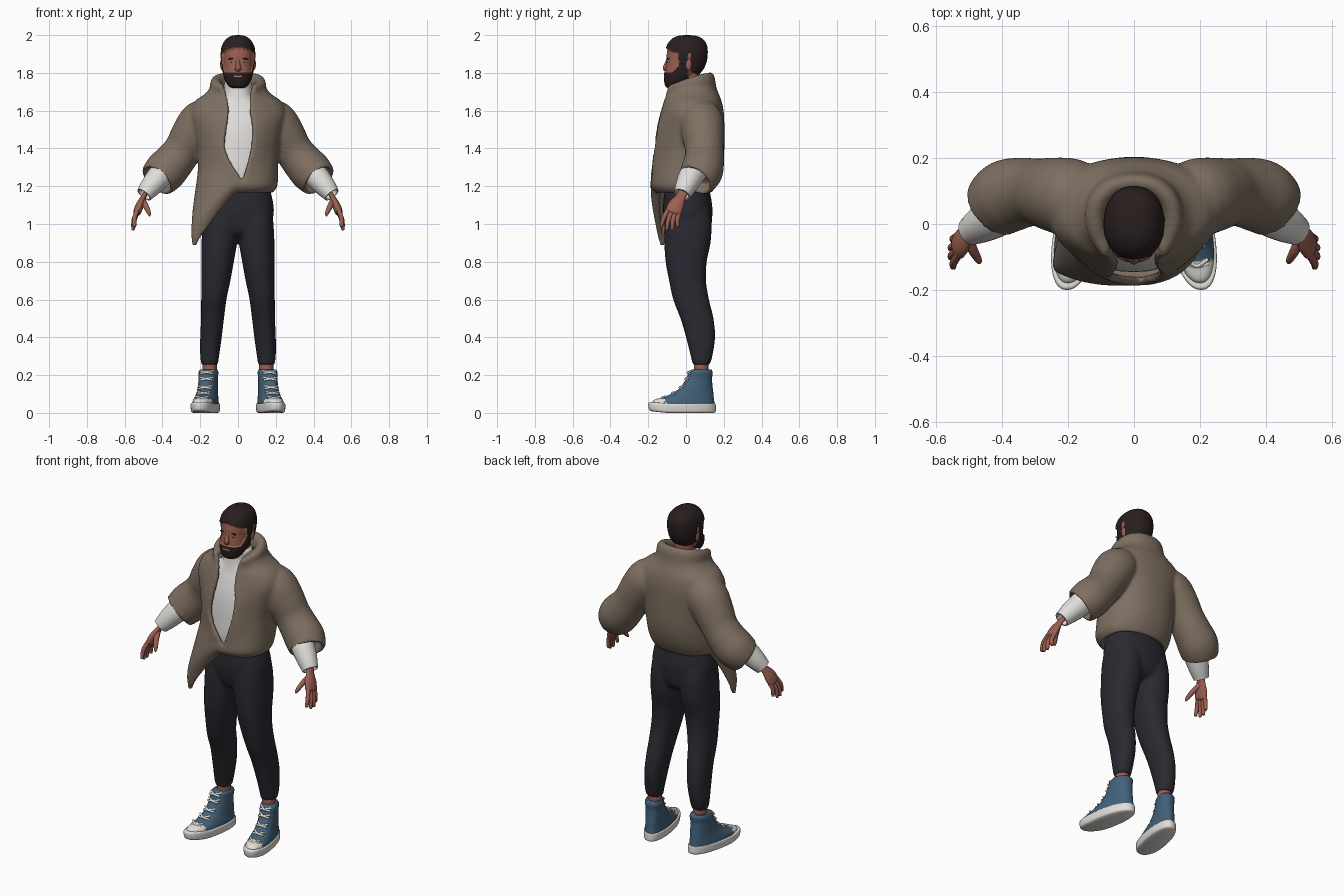
import bpy, bmesh, math
from mathutils import Vector, Matrix

if "Cube" in bpy.data.objects:
    bpy.data.objects.remove(bpy.data.objects["Cube"])

POWER = 0.9  # below one squares off every oval section


def material(name, *rgb):
    m = bpy.data.materials.new(name)
    m.use_nodes = True
    m.diffuse_color = (*rgb, 1)
    bsdf = next(n for n in m.node_tree.nodes if n.type == "BSDF_PRINCIPLED")
    bsdf.inputs["Base Color"].default_value = (*rgb, 1)
    bsdf.inputs["Roughness"].default_value = 0.8
    return m


SKIN = material("brown skin", 0.33, 0.115, 0.082)
LIPS = material("lips", 0.38, 0.17, 0.14)
HAIR = material("dark hair", 0.022, 0.013, 0.013)
JACKET = material("taupe jacket", 0.21, 0.16, 0.12)
SHIRT = material("white shirt", 0.75, 0.73, 0.7)
TROUSERS = material("navy trousers", 0.022, 0.022, 0.03)
DENIM = material("blue canvas", 0.055, 0.12, 0.19)
RUBBER = material("white rubber", 0.75, 0.73, 0.69)


def spline(keys, steps):
    """Smooth rows of numbers through the given keys."""
    out = []
    for i in range(len(keys) - 1):
        around = [keys[max(i - 1, 0)], keys[i], keys[i + 1], keys[min(i + 2, len(keys) - 1)]]
        for s in range(steps):
            t = s / steps
            out.append([b + (c - a) * t / 2 + (a - 2.5 * b + 2 * c - d / 2) * t * t
                        + (1.5 * (b - c) + (d - a) / 2) * t ** 3 for a, b, c, d in zip(*around)])
    return out + [list(keys[-1])]


def finish(name, bm, mats, rule=None, mirror=False):
    bmesh.ops.recalc_face_normals(bm, faces=bm.faces)
    for f in bm.faces:
        f.smooth = True
        if rule:
            f.material_index = rule(f.calc_center_median())
    me = bpy.data.meshes.new(name)
    bm.to_mesh(me)
    bm.free()
    for m in mats:
        me.materials.append(m)
    me.set_sharp_from_angle(angle=math.radians(55))
    ob = bpy.data.objects.new(name, me)
    bpy.context.collection.objects.link(ob)
    if mirror:
        ob.modifiers.new("mirror", "MIRROR").use_mirror_merge = False
    return ob


def skin(name, grid, mats, rule=None, mirror=False, closed=True):
    """Cover a grid of points with faces; closed grids wrap round and get caps."""
    bm = bmesh.new()
    rows = [[bm.verts.new(p) for p in row] for row in grid]
    n = len(rows[0])
    for a, b in zip(rows, rows[1:]):
        for j in range(n if closed else n - 1):
            k = (j + 1) % n
            bm.faces.new((a[j], a[k], b[k], b[j]))
    if closed:
        bm.faces.new(rows[0])
        bm.faces.new(rows[-1])
    return finish(name, bm, mats, rule, mirror)


def oval(z, cx, rx, front, back, angle):
    """Point on a level section; angle zero is the front, positive to the left."""
    s, c = math.sin(angle), math.cos(angle)
    bend = lambda v: math.copysign(abs(v) ** POWER, v)
    return Vector((cx + rx * bend(s), (front + back) / 2 - (back - front) / 2 * bend(c), z))


def loft(name, keys, mats, n=32, steps=5, rule=None, mirror=False, shear=0, toe_lift=0):
    grid = [[oval(*k, math.tau * j / n) for j in range(n)] for k in spline(keys, steps)]
    for row in grid:
        for p in row:
            p.x -= shear * (p.y - 0.08)
            p.z += toe_lift * max(0, -0.1 - p.y)
    return skin(name, grid, mats, rule, mirror)


def tube(name, keys, mat, n=20, steps=5, flat=1, mirror=True, hollow=False):
    """Round tube through (x, y, z, radius) keys, optionally with a recessed mouth."""
    path = spline(keys, steps)
    pts = [Vector(p[:3]) for p in path]
    grid = []
    for i, p in enumerate(pts):
        d = (pts[min(i + 1, len(pts) - 1)] - pts[max(i - 1, 0)]).normalized()
        a = d.cross(Vector((0, 1, 0))).normalized()
        b = a.cross(d)
        angles = [math.tau * j / n for j in range(n)]
        grid.append([p + path[i][3] * (a * math.cos(t) * flat + b * math.sin(t)) for t in angles])
    if hollow:
        rim = grid[-1]
        for scale, depth in ((0.82, 0), (0.76, 0.06)):
            grid.append([pts[-1] + (v - pts[-1]) * scale - d * depth for v in rim])
    return skin(name, grid, [mat], mirror=mirror)


def ball(name, at, size, mat, tilt=0):
    bm = bmesh.new()
    bmesh.ops.create_uvsphere(bm, u_segments=20, v_segments=12, radius=1)
    bm.transform(Matrix.Translation(at) @ Matrix.Rotation(tilt, 4, "Y") @ Matrix.Diagonal((*size, 1)))
    return finish(name, bm, [mat], mirror=True)


def fuse(main, other):
    """Merge two parts into one soft garment without a seam."""
    whole = bmesh.new()
    bpy.context.view_layer.update()
    deps = bpy.context.evaluated_depsgraph_get()
    for part in (main, other):
        whole.from_mesh(bpy.data.meshes.new_from_object(part.evaluated_get(deps)))
    main.modifiers.clear()
    whole.to_mesh(main.data)
    whole.free()
    bpy.data.objects.remove(other)
    remesh = main.modifiers.new("fuse", "REMESH")
    remesh.mode, remesh.voxel_size, remesh.use_smooth_shade = "VOXEL", 0.008, True
    soften = main.modifiers.new("soften", "SMOOTH")
    soften.factor, soften.iterations = 0.5, 10


# Head: hair and beard are regions of the head, raised above the skin
def head_colour(c):
    nape = 1.8 + max(0, 0.06 - c.y) * 0.4
    if c.z > 1.93 - 4 * c.x ** 2 or (c.y > 0.022 and c.z > nape) or (-0.035 < c.y < 0.008 and c.z > 1.8):
        return 1
    if abs(c.x) < 0.019 and 1.777 < c.z < 1.788 and c.y < -0.08:
        return 2
    return int(c.y < 0.008 and c.z < 1.802 + max(0, c.y + 0.07) * 1.1)


head = loft("head", [
    (1.725, 0, 0.026, -0.095, -0.04), (1.735, 0, 0.045, -0.105, -0.015), (1.76, 0, 0.062, -0.11, 0.015),
    (1.79, 0, 0.072, -0.111, 0.05), (1.82, 0, 0.077, -0.108, 0.08), (1.86, 0, 0.079, -0.104, 0.098),
    (1.9, 0, 0.081, -0.102, 0.104), (1.94, 0, 0.075, -0.092, 0.101), (1.97, 0, 0.056, -0.07, 0.083),
    (1.985, 0, 0.032, -0.04, 0.052), (1.989, 0, 0.004, 0, 0.01)],
    [SKIN, HAIR, LIPS], n=96, steps=8, rule=head_colour)
lift = {}
for poly in head.data.polygons:
    if poly.material_index == 1:
        for v in poly.vertices:
            lift[v] = 0.011 if poly.center.z > 1.85 or poly.center.y > 0.01 else 0.006
normals = [v.normal.copy() for v in head.data.vertices]
for v, amount in lift.items():
    head.data.vertices[v].co += normals[v] * amount

tube("nose", [(0, -0.094, 1.878, 0.008), (0, -0.102, 1.85, 0.011), (0, -0.109, 1.826, 0.014),
              (0, -0.104, 1.81, 0.009)], SKIN, mirror=False)
ball("nostrils", (0.011, -0.104, 1.819), (0.009, 0.01, 0.007), SKIN)
ball("ears", (0.083, 0.014, 1.845), (0.012, 0.017, 0.032), SKIN)
ball("eyes", (0.033, -0.09, 1.857), (0.012, 0.007, 0.005), SHIRT)
ball("irises", (0.033, -0.0945, 1.857), (0.005, 0.004, 0.005), HAIR)
ball("eyebrows", (0.034, -0.094, 1.876), (0.02, 0.007, 0.004), HAIR, tilt=0.1)
tube("neck", [(0, 0.02, 1.66, 0.058), (0, 0.018, 1.72, 0.058), (0, 0.015, 1.81, 0.058)], SKIN, mirror=False)

# Shirt with high neck
loft("shirt", [
    (1.19, 0, 0.16, -0.12, 0.12), (1.25, 0, 0.175, -0.145, 0.14), (1.4, 0, 0.18, -0.14, 0.165),
    (1.5, 0, 0.19, -0.127, 0.17), (1.58, 0, 0.19, -0.105, 0.17), (1.63, 0, 0.15, -0.088, 0.14),
    (1.67, 0, 0.086, -0.078, 0.09), (1.71, 0, 0.074, -0.072, 0.08), (1.745, 0, 0.073, -0.072, 0.078),
    (1.755, 0, 0.064, -0.06, 0.072)], [SHIRT])

# Jacket body: section, then the two edges of the front opening
jacket_keys = [
    (1.17, 0.168, -0.14, 0.122, 0.025, 0.03), (1.2, 0.194, -0.172, 0.142, 0.025, 0.03),
    (1.25, 0.199, -0.172, 0.165, 0.01, 0.03), (1.32, 0.2, -0.163, 0.183, -0.035, 0.05),
    (1.4, 0.205, -0.152, 0.19, -0.07, 0.07), (1.5, 0.225, -0.137, 0.19, -0.062, 0.078),
    (1.58, 0.245, -0.115, 0.188, -0.05, 0.065), (1.64, 0.22, -0.099, 0.178, -0.052, 0.062),
    (1.68, 0.165, -0.092, 0.163, -0.062, 0.066), (1.72, 0.138, -0.095, 0.148, -0.07, 0.072),
    (1.77, 0.134, -0.1, 0.14, -0.08, 0.08), (1.79, 0.122, -0.095, 0.13, -0.08, 0.08),
    (1.775, 0.105, -0.085, 0.112, -0.078, 0.078), (1.72, 0.098, -0.08, 0.1, -0.076, 0.076)]
grid = []
for z, rx, front, back, right_edge, left_edge in spline(jacket_keys, 4):
    edge = lambda x: math.copysign(math.asin((abs(x) / rx) ** (1 / POWER)), x)
    start, end = edge(left_edge), edge(right_edge) + math.tau
    row = []
    for j in range(81):
        a = start + (end - start) * j / 80
        p = oval(z, 0, rx, front, back, a)
        # Lapels roll forward, collar slopes down, the right hem hangs in a point
        p.y -= 0.014 * max(0, 1 - min(j, 80 - j) / 7) * min(1, max(0, (z - 1.25) * 8))
        p.z -= 0.08 * max(0, (z - 1.7) / 0.09) * (0.5 + 0.5 * math.cos(a)) ** 1.5
        turn = math.degrees(math.tau - a)
        w = max(0, min((turn - 5) / 53, (100 - turn) / 42)) * min(1, max(0, (1.28 - z) / 0.11))
        row.append(p + Vector((-0.09, -0.04, -0.3)) * w)
    grid.append(row)
jacket = skin("jacket", grid, [JACKET], closed=False)
solid = jacket.modifiers.new("thickness", "SOLIDIFY")
solid.thickness, solid.offset = 0.026, 0
sleeves = tube("sleeves", [
    (0.12, 0.065, 1.56, 0.1), (0.19, 0.08, 1.54, 0.118), (0.245, 0.09, 1.468, 0.112),
    (0.29, 0.097, 1.395, 0.102), (0.335, 0.095, 1.335, 0.106), (0.386, 0.083, 1.278, 0.112),
    (0.428, 0.05, 1.232, 0.1)], JACKET, n=32, hollow=True)
fuse(jacket, sleeves)

# Forearms and hands
tube("shirt_sleeves", [(0.36, 0.07, 1.31, 0.066), (0.41, 0.03, 1.258, 0.066), (0.46, 0, 1.2, 0.057),
                       (0.497, -0.022, 1.155, 0.044)], SHIRT, hollow=True)
tube("palms", [(0.48, -0.01, 1.175, 0.027), (0.502, -0.03, 1.14, 0.028), (0.52, -0.052, 1.1, 0.042),
               (0.533, -0.067, 1.065, 0.042), (0.537, -0.071, 1.055, 0.03)], SKIN, flat=0.5)
for i, finger in enumerate(("index", "middle", "ring", "little")):
    s = i - 1.5
    drop = 0.008 * s * s
    base = Vector((0.53, -0.062 + 0.019 * s, 1.075 - 0.005 * s))
    tip = Vector((0.557 - drop / 2, -0.088 + 0.029 * s, 0.965 + drop))
    mid = (base + tip) / 2 + Vector((0.008, -0.006, 0))
    near_tip = tip.lerp(mid, 0.12)
    tube(finger + "_fingers", [(*base, 0.012), (*mid, 0.012), (*near_tip, 0.009), (*tip, 0.003)], SKIN, n=12)
tube("thumbs", [(0.505, -0.04, 1.125, 0.016), (0.488, -0.08, 1.095, 0.015), (0.472, -0.108, 1.06, 0.011),
                (0.467, -0.118, 1.042, 0.004)], SKIN, n=12)

# Trousers
legs = loft("trouser_legs", [
    (0.255, 0.15, 0.044, 0.035, 0.125), (0.3, 0.15, 0.05, 0.025, 0.14), (0.4, 0.143, 0.057, 0, 0.154),
    (0.5, 0.135, 0.061, -0.03, 0.146), (0.6, 0.128, 0.067, -0.068, 0.122), (0.7, 0.117, 0.077, -0.09, 0.106),
    (0.8, 0.108, 0.086, -0.108, 0.11), (0.9, 0.099, 0.094, -0.115, 0.13), (1, 0.094, 0.094, -0.115, 0.136),
    (1.08, 0.09, 0.09, -0.105, 0.125)], [TROUSERS], mirror=True)
trousers = loft("trousers", [
    (0.92, 0, 0.08, -0.05, 0.07), (0.96, 0, 0.16, -0.1, 0.125), (1.05, 0, 0.189, -0.12, 0.14),
    (1.12, 0, 0.185, -0.12, 0.136), (1.2, 0, 0.165, -0.11, 0.12)], [TROUSERS])
fuse(trousers, legs)
tube("ankles", [(0.15, 0.08, 0.15, 0.04), (0.15, 0.08, 0.22, 0.038), (0.15, 0.08, 0.3, 0.038)], SKIN)

# High-top shoes with toe caps, soles and laces
SPLAY = 0.17
shoe_keys = [
    (0.03, 0.156, 0.064, -0.185, 0.153), (0.06, 0.156, 0.062, -0.172, 0.15), (0.08, 0.156, 0.058, -0.125, 0.147),
    (0.105, 0.156, 0.053, -0.07, 0.145), (0.135, 0.156, 0.051, -0.03, 0.141), (0.18, 0.156, 0.049, 0, 0.138),
    (0.215, 0.156, 0.051, 0.014, 0.141), (0.23, 0.156, 0.044, 0.03, 0.133)]
loft("shoe_uppers", shoe_keys, [DENIM, RUBBER], n=48, mirror=True, shear=SPLAY, toe_lift=0.1,
     rule=lambda c: int(c.y < -0.11))
loft("shoe_soles", [
    (0, 0.156, 0.058, -0.18, 0.147), (0.008, 0.156, 0.067, -0.195, 0.158), (0.035, 0.156, 0.07, -0.2, 0.158),
    (0.048, 0.156, 0.068, -0.195, 0.156), (0.05, 0.156, 0.06, -0.18, 0.148)],
    [RUBBER], n=48, mirror=True, shear=SPLAY, toe_lift=0.1)
for i, (z, cx, rx, y, back) in enumerate(spline(shoe_keys[2:7], 1)):
    cx -= SPLAY * (y - 0.08)
    for lean in (-0.007, 0.007):
        tube("laces", [(cx - 0.034, y + 0.012 - lean, z - lean, 0.006), (cx, y - 0.003, z, 0.006),
                       (cx + 0.034, y + 0.012 + lean, z + lean, 0.006)], RUBBER, n=8)
